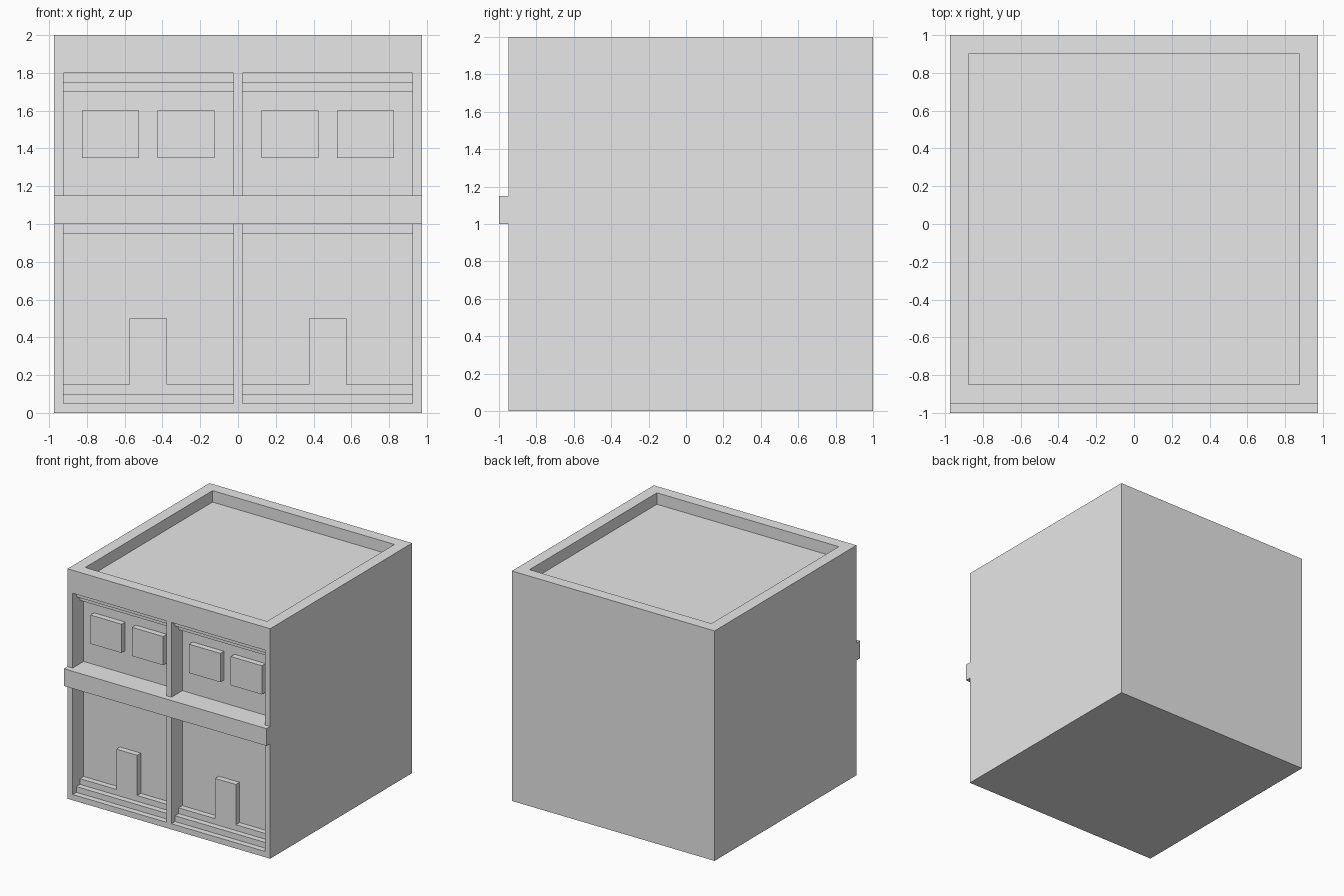
import bpy

cube = bpy.data.objects.get("Cube")
if cube:
    bpy.data.objects.remove(cube, do_unlink=True)

grey = bpy.data.materials.new("light grey")
grey.use_nodes = True
grey.diffuse_color = (0.8, 0.8, 0.8, 1)
grey.node_tree.nodes["Principled BSDF"].inputs["Base Color"].default_value = (0.8, 0.8, 0.8, 1)

FRONT, BACK = -0.95, 1.0      # wall faces
PANEL = -0.80                 # back of the facade recesses
HALF = 0.975                  # half width of the building
STEP = 0.05                   # trim size


def box(name, x, y, z):
    """Axis-aligned box from three (low, high) ranges."""
    bpy.ops.mesh.primitive_cube_add(size=1)
    ob = bpy.context.object
    ob.name = ob.data.name = name
    for v in ob.data.vertices:
        v.co = [r[0] if c < 0 else r[1] for c, r in zip(v.co, (x, y, z))]
    ob.data.materials.append(grey)
    return ob


def cut(target, x, y, z):
    """Carve a box-shaped recess out of the target."""
    cutter = box("cutter", x, y, z)
    cutter.hide_render = True
    mod = target.modifiers.new("recess", "BOOLEAN")
    mod.operation, mod.solver, mod.object = "DIFFERENCE", "EXACT", cutter
    bpy.context.view_layer.objects.active = target
    bpy.ops.object.modifier_apply(modifier=mod.name)
    bpy.data.objects.remove(cutter, do_unlink=True)


def span(side, low, high):
    """X range on the left (+1) or right (-1) half."""
    return tuple(sorted((side * low, side * high)))


# Main block with the sunken roof
body = box("building_body", (-HALF, HALF), (FRONT, BACK), (0, 2))
cut(body, (-0.875, 0.875), (-0.85, 0.90), (1.9, 2.2))

# Belt course between the storeys
box("belt_course", (-HALF, HALF), (-1.0, FRONT), (1.0, 1.15))

for side, label in ((1, "left"), (-1, "right")):
    bay = span(side, 0.025, 0.925)

    # Lower and upper facade recesses
    for z in ((0.05, 1.0), (1.15, 1.8)):
        cut(body, bay, (-1.2, PANEL), z)

    # Stepped base, stepped cornice and the lintel under the belt
    outer, inner = (PANEL - 2 * STEP, PANEL), (PANEL - STEP, PANEL)
    box(f"{label}_base_lower_step", bay, outer, (0.05, 0.10))
    box(f"{label}_base_upper_step", bay, inner, (0.10, 0.15))
    box(f"{label}_cornice_upper_step", bay, outer, (1.75, 1.80))
    box(f"{label}_cornice_lower_step", bay, inner, (1.70, 1.75))
    box(f"{label}_lintel", bay, inner, (0.95, 1.0))

    # Door and the pair of windows
    box(f"{label}_door", span(side, 0.375, 0.575), inner, (0.15, 0.5))
    for place, low in (("inner", 0.125), ("outer", 0.525)):
        box(f"{label}_{place}_window", span(side, low, low + 0.3), inner, (1.35, 1.6))
